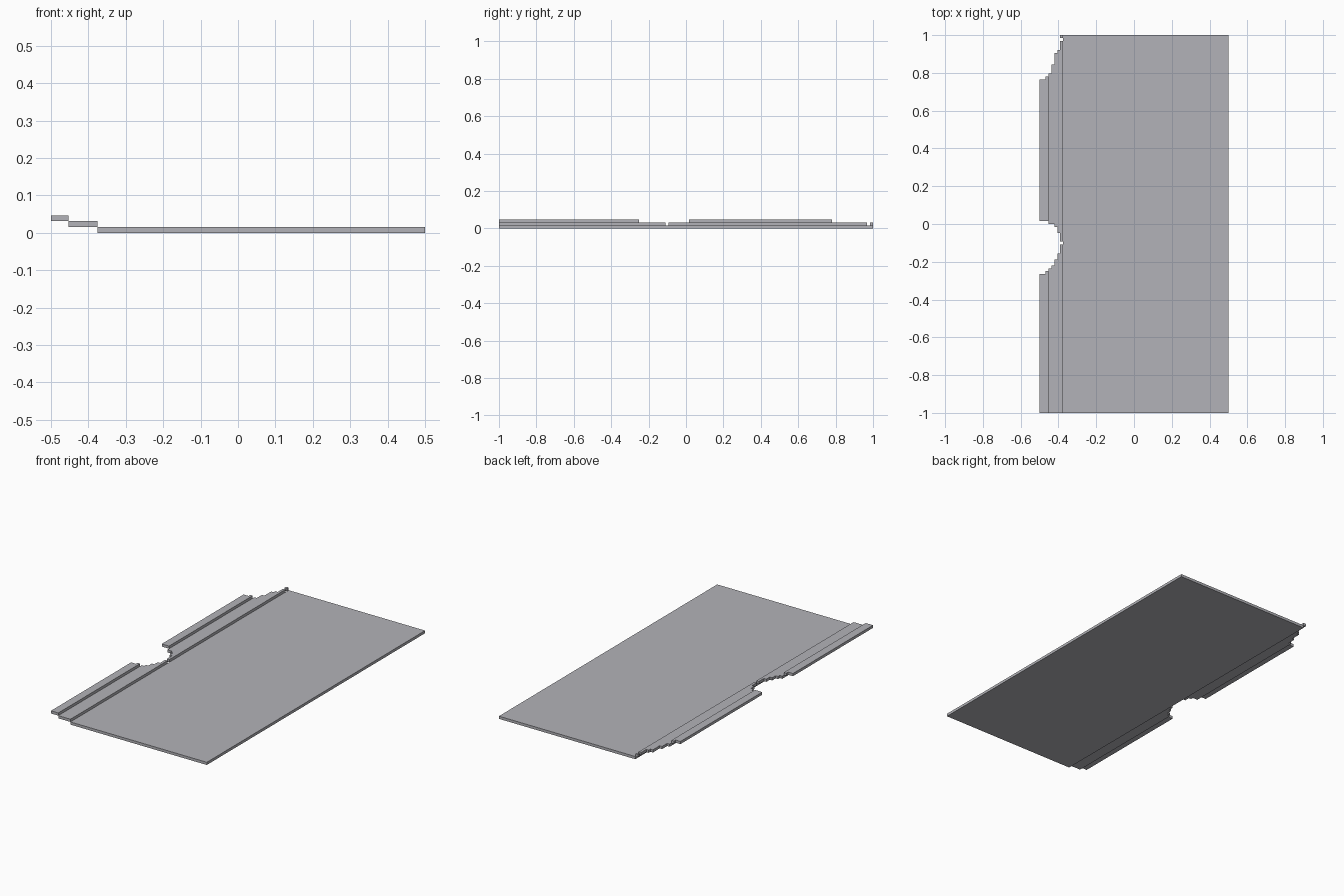
import bpy
import bmesh

cube = bpy.data.objects.get("Cube")
if cube:
    bpy.data.objects.remove(cube, do_unlink=True)

UNIT = 1 / 64  # size of one block

grey = bpy.data.materials.new("stone grey")
grey.use_nodes = True
colour = (0.45, 0.45, 0.48, 1)
grey.diffuse_color = colour
grey.node_tree.nodes["Principled BSDF"].inputs["Base Color"].default_value = colour


def slab(name, left, level, starts, ends):
    """Slab one block thick; starts and ends give the y limits of each column."""
    low, high = [], []
    for i, (start, end) in enumerate(zip(starts, ends)):
        x = left + i
        low += [(x, start), (x + 1, start)]
        high += [(x, end), (x + 1, end)]
    loop = low + high[::-1]
    # drop repeated points and points inside straight runs
    outline = []
    for i, (x, y) in enumerate(loop):
        (px, py), (nx, ny) = loop[i - 1], loop[(i + 1) % len(loop)]
        if (x - px) * (ny - y) != (y - py) * (nx - x):
            outline.append((x, y))
    bm = bmesh.new()
    verts = [bm.verts.new((x * UNIT, y * UNIT, level * UNIT)) for x, y in outline]
    face = bm.faces.new(verts)
    top = bmesh.ops.extrude_face_region(bm, geom=[face])["geom"]
    bmesh.ops.translate(bm, vec=(0, 0, UNIT),
                        verts=[v for v in top if isinstance(v, bmesh.types.BMVert)])
    bmesh.ops.recalc_face_normals(bm, faces=bm.faces)
    mesh = bpy.data.meshes.new(name)
    bm.to_mesh(mesh)
    bm.free()
    mesh.materials.append(grey)
    obj = bpy.data.objects.new(name, mesh)
    bpy.context.collection.objects.link(obj)


# Wide ground plate
slab("ground_plate", -24, 0, [-64] * 56, [64] * 56)

# Middle step, worn away at the bay and at the back corner
slab("middle_step_front", -29, 1, [-64] * 5, [-15, -14, -12, -10, -7])
slab("middle_step_back", -29, 1, [0, 0, -1, -3, -6], [51, 54, 58, 59, 62])
slab("middle_step_corner", -25, 1, [63], [64])

# Upper step along the right edge
slab("upper_step_front", -32, 2, [-64] * 3, [-17, -17, -16])
slab("upper_step_back", -32, 2, [1] * 3, [49, 49, 50])
